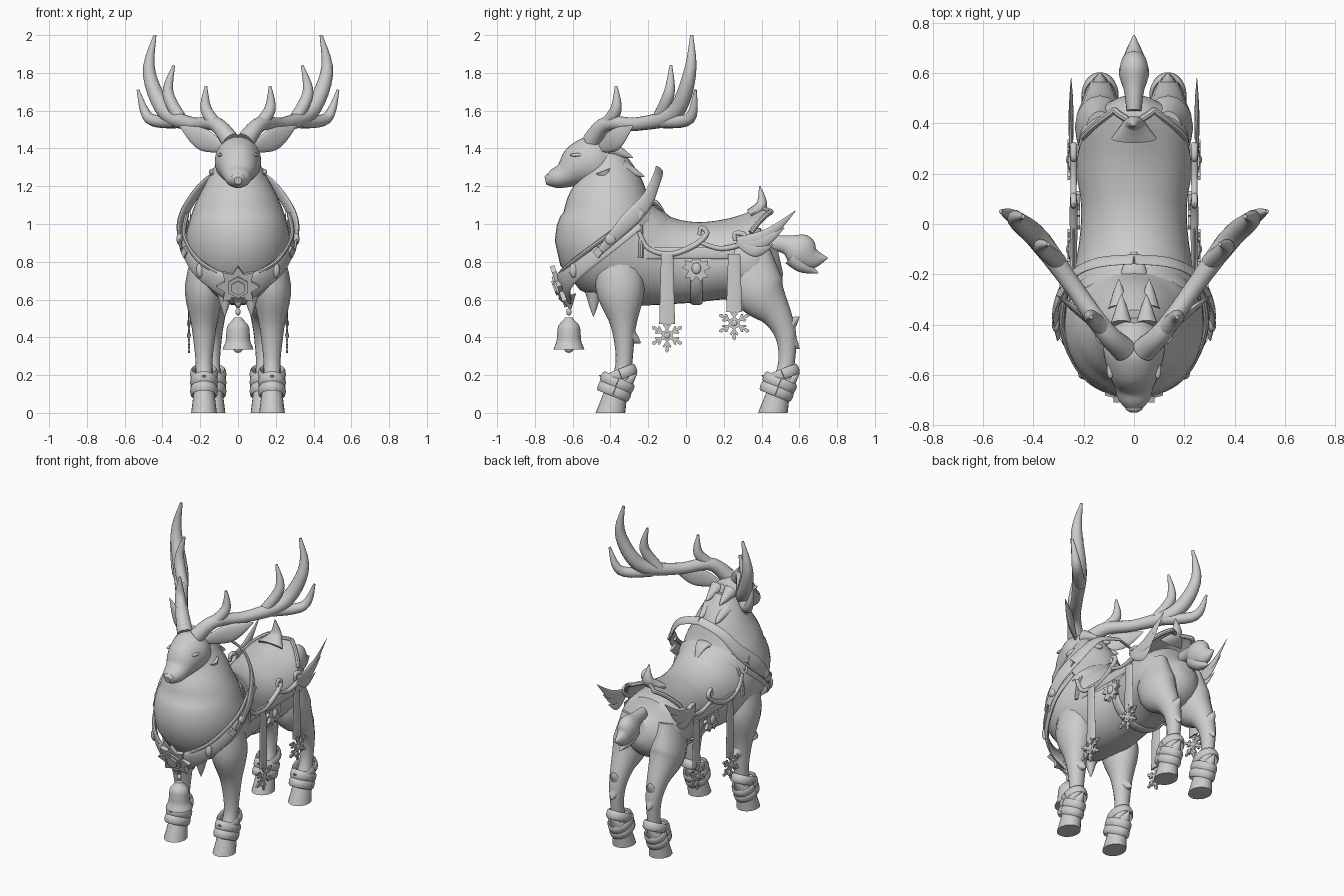
import bpy, bmesh
from math import sin, cos, pi, radians
from mathutils import Vector, Matrix, Euler

cube = bpy.data.objects.get("Cube")
if cube:
    bpy.data.objects.remove(cube, do_unlink=True)

colour = (.6, .6, .6, 1)
grey = bpy.data.materials.new("plain grey")
grey.use_nodes = True
grey.diffuse_color = colour
grey.node_tree.nodes["Principled BSDF"].inputs["Base Color"].default_value = colour


def finish(name, bm, mirror=False):
    """Turn a bmesh into a shaded object, optionally mirrored across x."""
    bmesh.ops.recalc_face_normals(bm, faces=bm.faces)
    mesh = bpy.data.meshes.new(name)
    bm.to_mesh(mesh)
    bm.free()
    mesh.materials.append(grey)
    part = bpy.data.objects.new(name, mesh)
    bpy.context.collection.objects.link(part)
    bpy.ops.object.select_all(action='DESELECT')
    part.select_set(True)
    bpy.context.view_layer.objects.active = part
    bpy.ops.object.shade_smooth_by_angle(angle=radians(40))
    if mirror:
        part.modifiers.new("Mirror", 'MIRROR')


def curve(values, t):
    """Smooth value at t (from 0 to 1) through evenly spaced numbers or vectors."""
    last = len(values) - 1
    i = min(int(t * last), last - 1)
    u = t * last - i
    before, start, end, after = (values[min(max(i + k, 0), last)] for k in (-1, 0, 1, 2))
    slope_in, slope_out = (end - before) / 2, (after - start) / 2
    blend = u * u * (3 - 2 * u)
    return start + (end - start) * blend + slope_in * (u * (1 - u) ** 2) - slope_out * (u * u * (1 - u))


def skin(name, rings, mirror=False):
    """Join rings of points into a closed surface."""
    bm = bmesh.new()
    loops = [[bm.verts.new(point) for point in ring] for ring in rings]
    for low, high in zip(loops, loops[1:]):
        for i in range(len(low)):
            bm.faces.new((low[i - 1], low[i], high[i], high[i - 1]))
    bm.faces.new(loops[0])
    bm.faces.new(loops[-1])
    finish(name, bm, mirror)


def sweep(name, path, wide, deep=None, flat=1, centre=None, mirror=False, sides=16):
    """Sweep an ellipse along a path; with a centre, its thin side points there."""
    path = [Vector(point) for point in path]
    deep = deep or [size * flat for size in wide]
    steps = max(len(path) * 4, 12)
    step = 1 / steps
    rings = []
    for t in (i / steps for i in range(steps + 1)):
        point = curve(path, t)
        along = (curve(path, min(t + step / 4, 1)) - curve(path, max(t - step / 4, 0))).normalized()
        if centre:
            side = along.cross(point - Vector(centre)).normalized()
        else:
            side = (Vector((1, 0, 0)) - along * along.x).normalized()
        up = side.cross(along)
        rings.append([point + side * curve(wide, t) * sin(a) + up * curve(deep, t) * cos(a)
                      for a in (2 * pi * i / sides for i in range(sides))])
    skin(name, rings, mirror)


def profile(x, *pairs):
    """Side-view points placed at one x."""
    return [(x, y, z) for y, z in pairs]


def oval(centre, size, tilt):
    """Closed horizontal path that rises towards the back by the tilt."""
    x, y, z = centre
    return [(x + size * cos(a), y + 1.2 * size * sin(a), z + tilt * sin(a))
            for a in (pi * i / 8 for i in range(17))]


def star(size, arms, half):
    """Outline from one half arm, given as (degrees, radius) from valley to tip."""
    arm = [(-a, r) for a, r in half] + half[-2:0:-1]
    turned = [(radians(a + 90 + 360 * k / arms), size * r) for k in range(arms) for a, r in arm]
    return [(r * cos(a), r * sin(a)) for a, r in turned]


def plate(name, outline, thick, place, turn=(90, 0, 90), mirror=False):
    """Extrude an outline; it faces sideways unless turned."""
    bm = bmesh.new()
    face = bm.faces.new([bm.verts.new((x, y, -thick / 2)) for x, y in outline])
    made = bmesh.ops.extrude_face_region(bm, geom=[face])["geom"]
    bmesh.ops.translate(bm, vec=(0, 0, thick), verts=[v for v in made if isinstance(v, bmesh.types.BMVert)])
    matrix = Matrix.LocRotScale(Vector(place), Euler([radians(a) for a in turn]), None)
    bmesh.ops.transform(bm, matrix=matrix, verts=bm.verts)
    finish(name, bm, mirror)


def ball(name, place, size, mirror=False):
    bm = bmesh.new()
    bmesh.ops.create_uvsphere(bm, u_segments=16, v_segments=10, radius=1,
                              matrix=Matrix.LocRotScale(Vector(place), None, Vector(size)))
    finish(name, bm, mirror)


# Trunk from rump to throat, head and tail
sweep("body", profile(0, (.5, .8), (.4, .78), (.2, .8), (0, .78), (-.2, .82), (-.39, .9), (-.41, 1.07), (-.41, 1.22), (-.43, 1.38)),
      wide=[.05, .2, .22, .19, .24, .28, .24, .17, .08], deep=[.06, .19, .2, .2, .26, .3, .24, .18, .09], sides=36)
sweep("head", profile(0, (-.37, 1.38), (-.47, 1.34), (-.56, 1.31), (-.64, 1.26), (-.7, 1.24), (-.745, 1.23)),
      wide=[.06, .12, .11, .08, .06, .02], deep=[.06, .13, .12, .07, .05, .02], sides=28)
sweep("tail", profile(0, (.45, .9), (.53, .89), (.6, .86), (.67, .82), (.75, .82)),
      wide=[.03, .04, .06, .04, .003], deep=[.04, .05, .09, .06, .003])
sweep("tail_tuft", profile(0, (.56, .83), (.62, .78), (.7, .74)), wide=[.05, .04, .003])
ball("nose", (0, -.73, 1.245), (.035, .018, .022))
ball("eyelid", (.094, -.575, 1.365), (.014, .04, .01), mirror=True)
sweep("ear", [(.07, -.46, 1.4), (.19, -.37, 1.45), (.31, -.28, 1.52)],
      wide=[.02, .06, .003], flat=.3, centre=(0, -2, 1), mirror=True)

# Antlers
beam = [(.04, -.5, 1.44), (.12, -.42, 1.53), (.24, -.25, 1.53), (.38, -.06, 1.59), (.47, .02, 1.8), (.44, .03, 2)]
sweep("antler_beam", beam, wide=[.05, .04, .036, .045, .034, .008], mirror=True)
for name, tine in (("brow_tine", [beam[1], (.17, -.37, 1.61), (.17, -.37, 1.73)]),
                   ("middle_tine", [(.3, -.15, 1.55), (.37, -.09, 1.69), (.34, -.08, 1.84)]),
                   ("outer_tine", [(.33, -.12, 1.54), (.47, .02, 1.56), (.53, .05, 1.71)])):
    sweep(name, tine, wide=[.034, .03, .007], mirror=True)

# Legs
front_x, hind_x = .18, .135
sweep("front_leg", profile(front_x, (-.38, .98), (-.35, .68), (-.33, .45), (-.33, .25), (-.37, .1)),
      wide=[.02, .1, .065, .044, .058], deep=[.06, .13, .065, .044, .06], mirror=True)
sweep("hind_leg", profile(hind_x, (.35, .85), (.38, .66), (.48, .52), (.53, .4), (.53, .25), (.49, .1)),
      wide=[.06, .1, .07, .05, .04, .058], deep=[.1, .14, .08, .055, .044, .065], mirror=True)

# Hooves, ankle wraps and fetlock tufts
for leg, x, heel in (("front", front_x, -.4), ("hind", hind_x, .46)):
    hoof = []
    for z in (0, .04, .08, .12):
        hoof.append([(x + r * cos(a), heel + z / 4 + 1.15 * r * sin(a), z)
                     for r in [.068 - z / 8] for a in (pi * i / 12 for i in range(24))])
    skin(leg + "_hoof", hoof, mirror=True)
    for k, tilt in enumerate((-.03, -.035, .03)):
        middle = (x, heel + .02 + k * .016, .115 + k * .045)
        sweep(leg + "_wrap", oval(middle, .064, tilt), wide=[.028, .028], flat=.35, centre=middle, mirror=True, sides=8)
    sweep(leg + "_cuff_point", profile(x, (heel, .17), (heel - .06, .2)), wide=[.055, .003], flat=.6, mirror=True)
    sweep(leg + "_fetlock_tuft", profile(x, (heel + .08, .16), (heel + .14, .21)), wide=[.045, .003], mirror=True)

# Fur tufts: root and the offset of the tip
for name, root, dy, dz in (("mane", (.06, -.34, 1.3), .12, -.05), ("nape", (.05, -.4, 1.4), .12, -.05),
                           ("cheek", (.11, -.44, 1.28), .05, -.13), ("chest", (.07, -.49, .64), 0, -.13),
                           ("knee", (front_x, -.3, .41), .06, -.04), ("hock", (hind_x, .54, .46), .06, .05),
                           ("shin", (hind_x, .55, .38), .05, -.04)):
    tip = Vector(root) + Vector((0, dy, dz))
    sweep(name + "_tuft", [root, tip], wide=[.045, .025, .002], mirror=True)

# Saddle blanket draped over the back, with raised rims
tops = [1.14, 1.04, 1.01, 1.03, 1.08]
halves = [.25, .22, .21, .23, .24]
bm = bmesh.new()
rows = []
for t in (i / 20 for i in range(21)):
    reach = radians(88 - max(0, t - .7) * 100)
    row = []
    for i in range(-12, 13):
        a = reach * i / 12
        y = -.24 + .61 * t + max(0, t - .6) * (.2 - abs(abs(i) - 4) / 30)
        row.append((curve(halves, t) * sin(a), y, .81 + (curve(tops, t) - .81) * cos(a)))
    rows.append(row)
sheet = [[bm.verts.new(point) for point in row] for row in rows]
for near, far in zip(sheet, sheet[1:]):
    for i in range(1, len(near)):
        bm.faces.new((near[i - 1], near[i], far[i], far[i - 1]))
bmesh.ops.solidify(bm, geom=bm.faces[:], thickness=.014)
finish("saddle_blanket", bm)
for name, row in (("pommel_rim", rows[0]), ("cantle_rim", rows[-1])):
    sweep(name, row, wide=[.014, .014], centre=(0, 0, .8), sides=8)
sweep("pommel", profile(0, (-.22, 1.11), (-.16, 1.11), (-.1, 1.04)), wide=[.06, .04, .003], flat=.4)
sweep("cantle_crest", profile(0, (.34, 1.05), (.4, 1.1), (.39, 1.2)), wide=[.09, .04, .003], deep=[.03, .03, .003])
sweep("side_panel", profile(.24, (-.24, .845), (.26, .845)), wide=[.03, .03], flat=.2, centre=(0, 0, .845), mirror=True)

# Scroll trim and winged ornament on each flank
sweep("front_scroll", profile(.24, (-.25, .96), (-.2, .87), (-.08, .84), (.05, .89), (.11, .95), (.08, .98), (.07, .94)),
      wide=[.012, .016, .01], mirror=True, sides=10)
sweep("rear_scroll", profile(.24, (.08, .9), (.18, .87), (.28, .89), (.31, .94), (.26, .95), (.26, .91)),
      wide=[.012, .016, .01], mirror=True, sides=10)
for k in range(3):
    y, z = .58 - .06 * k, 1.07 - .09 * k
    sweep("wing_feather", profile(.25, (.27, .91), (.14 + y / 2, .41 + z / 2), (y, z)),
          wide=[.02, .03, .002], flat=.3, centre=(0, .3, .9), mirror=True)

# Hanging ribbons with snowflakes
flake = star(.092, 6, [(30, .3), (9, .36), (22, .66), (14, .74), (6, .58), (7, .9), (0, 1)])
for name, y, z in (("front", -.1, .41), ("rear", .255, .475)):
    sweep(name + "_ribbon", profile(.255, (y, .84), (y, z + .06)), wide=[.032, .042], flat=.2, centre=(0, y, z), mirror=True)
    plate(name + "_snowflake", flake, .01, (.26, y, z), mirror=True)
    ball(name + "_snowflake_boss", (.26, y, z), (.01, .018, .018), mirror=True)

# Flank medallion and girth
plate("flank_medallion", star(.085, 5, [(36, .5), (16, .9), (0, .7)]), .02, (.225, .055, .765), mirror=True)
ball("flank_gem", (.235, .055, .765), (.014, .025, .03), mirror=True)
belly = [(.2 * cos(a), .055, .78 - .2 * sin(a)) for a in (pi * i / 12 for i in range(13))]
sweep("girth", belly, wide=[.032, .032], flat=.3, centre=(0, .055, .8))

# Chest collar and the hoop over the withers
collar = [(0, -.65, .65), (.12, -.64, .7), (.22, -.56, .77), (.285, -.4, .89), (.27, -.25, 1)]
sweep("chest_collar", collar, wide=[.09, .06, .045, .04, .03], flat=.25, centre=(0, -.3, .85), mirror=True)
sweep("collar_cord", [(x, y - .015, z + .05) for x, y, z in collar], wide=[.012, .012], mirror=True, sides=8)
sweep("collar_drop", profile(0, (-.63, .62), (-.61, .55)), wide=[.05, .004])
sweep("withers_hoop", [(0, -.14, 1.29), (.15, -.155, 1.24), (.25, -.21, 1.12), (.31, -.33, .99), (.3, -.45, .86)],
      wide=[.026, .03, .045, .02], flat=.3, centre=(0, -.5, .9), mirror=True)
ball("collar_boss", (.31, -.4, .92), (.016, .03, .03), mirror=True)
ball("collar_stud", (.2, -.595, .755), (.022, .022, .04), mirror=True)
diamond = star(.03, 4, [(45, .7), (0, 1)])
plate("hoop_stud", diamond, .02, (.285, -.25, 1.06), mirror=True)
plate("collar_diamond", diamond, .03, (.275, -.46, .85), turn=(90, 0, 60), mirror=True)

# Layered star on the chest
for name, size, arms, valley, thick in (("chest_star", .115, 8, .66, .025), ("star_ring", .06, 6, .87, .045),
                                        ("star_gem", .04, 6, .87, .065)):
    plate(name, star(size, arms, [(180 / arms, valley), (0, 1)]), thick, (0, -.67, .67), turn=(110, 0, 0))

# Bell below the chest
bell_y = -.62
bell = []
for t in (i / 16 for i in range(17)):
    r = curve([.02, .055, .062, .066, .082], t)
    bell.append([(r * cos(a), bell_y + r * sin(a), .505 - .17 * t) for a in (pi * i / 14 for i in range(28))])
skin("bell", bell)
ball("bell_bead", (0, bell_y, .535), (.014, .014, .02))
ball("bell_clapper", (0, bell_y, .338), (.024, .024, .02))
